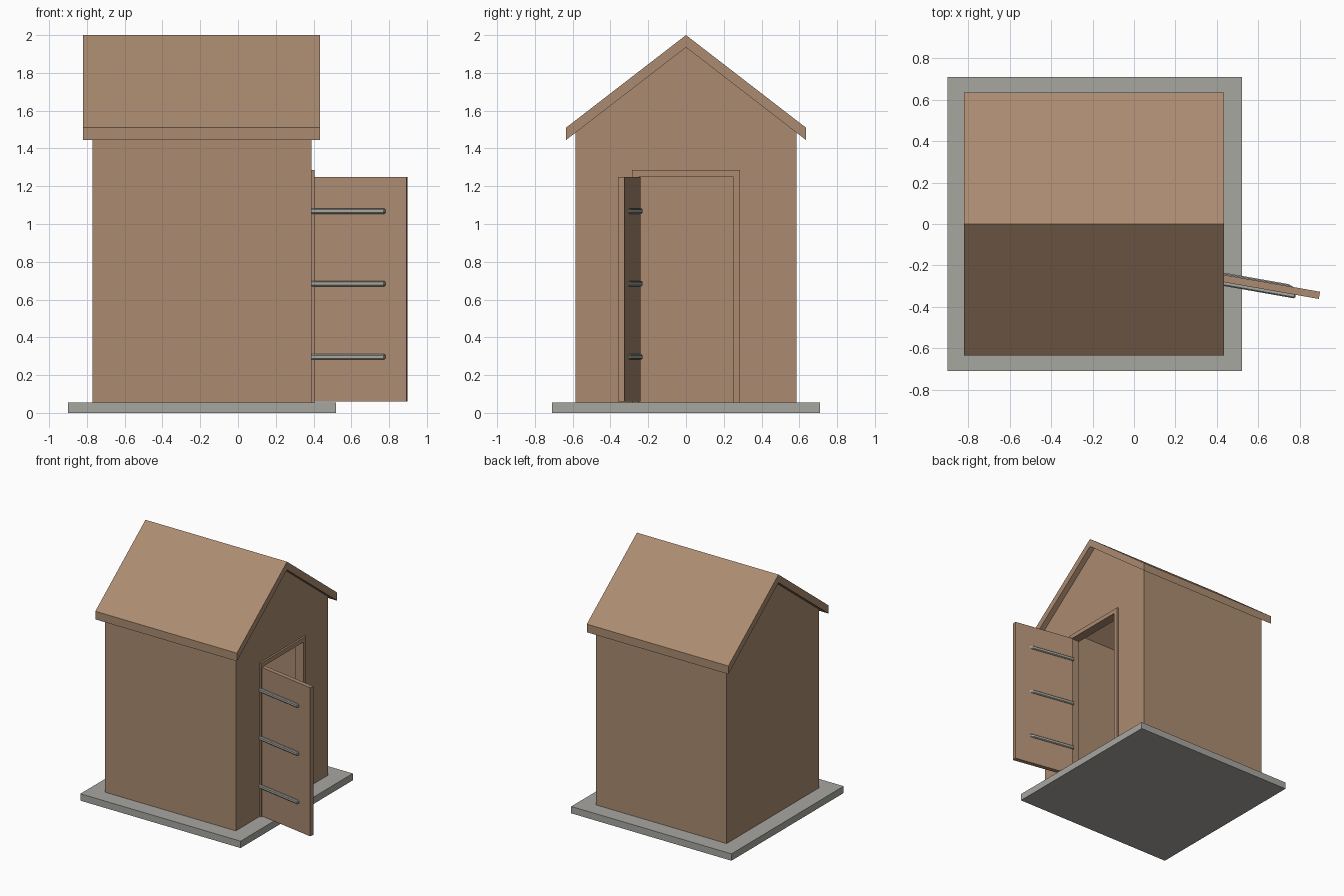
import bpy, bmesh, math
from mathutils import Matrix, Vector

if "Cube" in bpy.data.objects:
    bpy.data.objects.remove(bpy.data.objects["Cube"])


def material(name, rgb):
    m = bpy.data.materials.new(name)
    m.diffuse_color = (*rgb, 1)
    m.use_nodes = True
    m.node_tree.nodes["Principled BSDF"].inputs["Base Color"].default_value = m.diffuse_color
    return m


WOOD = material("brown wood", (0.41, 0.26, 0.165))
GREY = material("grey stone and metal", (0.39, 0.385, 0.355))


def prism(name, mat, profile, a, b, axis="x", matrix=Matrix(), bevel=0):
    """Extrude a yz profile along x, or an xy profile along z, from a to b."""
    bm = bmesh.new()
    place = (lambda p, t: (t, p[0], p[1])) if axis == "x" else (lambda p, t: (p[0], p[1], t))
    face = bm.faces.new([bm.verts.new(place(p, a)) for p in profile])
    res = bmesh.ops.extrude_face_region(bm, geom=[face])
    moved = [v for v in res["geom"] if isinstance(v, bmesh.types.BMVert)]
    shift = Vector((b - a, 0, 0)) if axis == "x" else Vector((0, 0, b - a))
    bmesh.ops.translate(bm, verts=moved, vec=shift)
    if bevel:
        bmesh.ops.bevel(bm, geom=bm.edges[:], offset=bevel, segments=1, affect="EDGES")
    bmesh.ops.recalc_face_normals(bm, faces=bm.faces[:])
    bm.transform(matrix)
    me = bpy.data.meshes.new(name)
    bm.to_mesh(me)
    bm.free()
    me.materials.append(mat)
    ob = bpy.data.objects.new(name, me)
    bpy.context.collection.objects.link(ob)
    return ob


def rect(x0, x1, y0, y1):
    return [(x0, y0), (x1, y0), (x1, y1), (x0, y1)]


FLOOR, RIDGE, SLOPE = 0.055, 1.935, 0.772
HW, T = 0.585, 0.05                      # half width, wall thickness
X0, X1 = -0.77, 0.39


def under(y):                            # underside height of the roof
    return RIDGE - SLOPE * abs(y)


# Foundation slab
prism("base_slab", GREY, rect(-0.90, 0.52, -0.71, 0.71), 0, FLOOR, "z")

# Gable walls, the right one with a doorway notch
gable = [(HW, FLOOR), (HW, under(HW)), (0, RIDGE), (-HW, under(HW)), (-HW, FLOOR)]
notch = [(-0.283, FLOOR), (-0.283, 1.285), (0.283, 1.285), (0.283, FLOOR)]
prism("back_gable_wall", WOOD, gable, X0, X0 + T)
prism("door_gable_wall", WOOD, gable + notch, X1 - T, X1)

# Side walls
for s, side in ((-1, "front"), (1, "rear")):
    prof = [(s * HW, FLOOR), (s * HW, under(HW)), (s * (HW - T), under(HW - T)), (s * (HW - T), FLOOR)]
    prism(side + "_side_wall", WOOD, prof, X0 + T, X1 - T)

# Pitched roof
E = 0.635
prism("roof", WOOD, [(-E, 1.51), (0, 2.0), (E, 1.51), (E, under(E)), (0, RIDGE), (-E, under(E))], -0.82, 0.435)

# Door frame
prism("door_frame", WOOD,
      [(-0.285, FLOOR), (-0.285, 1.287), (0.285, 1.287), (0.285, FLOOR),
       (0.25, FLOOR), (0.25, 1.252), (-0.25, 1.252), (-0.25, FLOOR)], X1 - T - 0.008, 0.405)

# Open door with strap hinges, swung past square
swing = Matrix.Translation((0.405, -0.24, 0)) @ Matrix.Rotation(math.radians(-10), 4, "Z")
prism("door", WOOD, rect(0, 0.5, -0.035, 0), 0.06, 1.25, "z", swing)
strap = [(-0.012, -0.053), (0.387, -0.053), (0.387, -0.006), (0.345, 0.01), (-0.012, 0.01)]
for i, z in enumerate((0.297, 0.684, 1.068)):
    prism("strap_hinge_%d" % (i + 1), GREY, strap, z - 0.014, z + 0.014, "z", swing, bevel=0.006)
